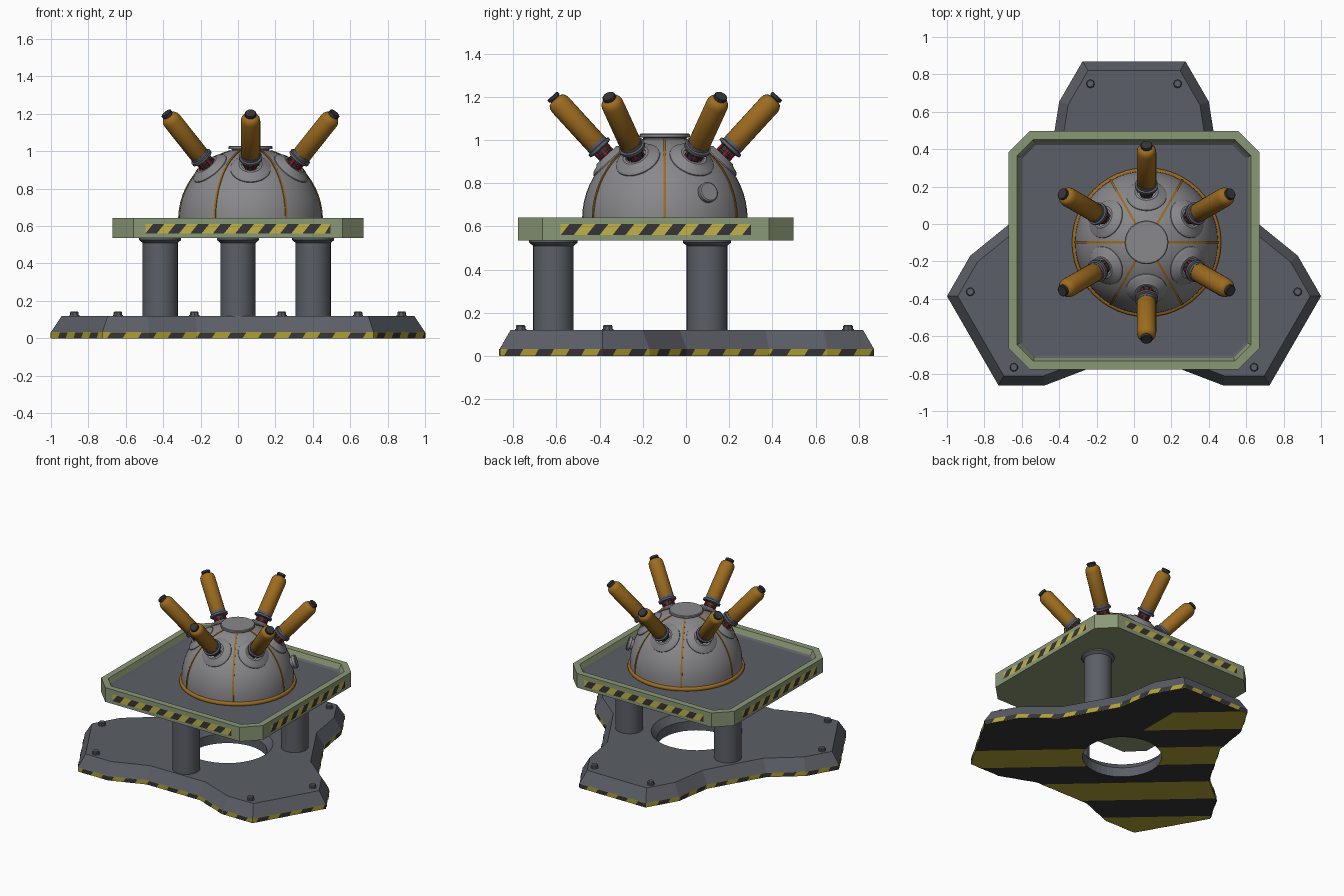
import bpy, bmesh, math
from mathutils import Vector, Matrix

if "Cube" in bpy.data.objects:
    bpy.data.objects.remove(bpy.data.objects["Cube"])

def mat(name, c):
    m = bpy.data.materials.new(name)
    m.diffuse_color = (*c, 1)
    m.use_nodes = True
    m.node_tree.nodes["Principled BSDF"].inputs["Base Color"].default_value = m.diffuse_color
    return m

GREY = mat("slate grey", (.105, .114, .133))
DOME = mat("dome grey", (.25, .25, .262))
GREEN = mat("sage green", (.255, .315, .18))
ORANGE = mat("burnt orange", (.34, .15, .014))
BLACK = mat("soft black", (.035, .036, .039))
YELLOW = mat("hazard yellow", (.54, .45, .065))
OLD_YELLOW = mat("worn yellow", (.43, .35, .035))
RED = mat("dark red", (.22, .012, .02))

def finish(name, bm, mats, smooth=False, matrix=None, fix=True):
    if fix:
        bmesh.ops.recalc_face_normals(bm, faces=bm.faces[:])
    me = bpy.data.meshes.new(name)
    bm.to_mesh(me)
    bm.free()
    for m in mats:
        me.materials.append(m)
    ob = bpy.data.objects.new(name, me)
    bpy.context.collection.objects.link(ob)
    if matrix:
        ob.matrix_world = matrix
    if smooth:
        bpy.ops.object.select_all(action='DESELECT')
        ob.select_set(True)
        bpy.context.view_layer.objects.active = ob
        bpy.ops.object.shade_smooth_by_angle(angle=math.radians(35))
    return ob

def ring(bm, pts, z):
    return [bm.verts.new((p[0], p[1], z)) for p in pts]

def bridge(bm, a, b, mi=0):
    n = len(a)
    for i in range(n):
        j = (i + 1) % n
        bm.faces.new((a[i], a[j], b[j], b[i])).material_index = mi

def circle(r, n=32):
    return [(r * math.cos(2 * math.pi * i / n), r * math.sin(2 * math.pi * i / n)) for i in range(n)]

def lathe(name, profile, mats, matrix, n=32):
    """Closed solid of revolution from (radius, height) points."""
    bm = bmesh.new()
    rings = [ring(bm, circle(r, n), z) for r, z in profile]
    for a, b in zip(rings, rings[1:]):
        bridge(bm, a, b)
    bm.faces.new(rings[0])
    bm.faces.new(rings[-1])
    return finish(name, bm, mats, True, matrix)

def inset(pts, d):
    """Inward offset of a counter-clockwise outline."""
    out, n = [], len(pts)
    for i in range(n):
        p, a, b = (Vector(pts[k % n]) for k in (i, i - 1, i + 1))
        e1, e2 = (p - a).normalized(), (b - p).normalized()
        n1, n2 = Vector((-e1.y, e1.x)), Vector((-e2.y, e2.x))
        out.append(p + (n1 + n2) * d / (1 + n1.dot(n2)))
    return out

def hazard(bm, p0, p1, z0, z1, period, slant, start=0.0, off=.003, backing=True):
    """Slanted dark bars on a wall running counter-clockwise from p0 to p1."""
    p0, p1 = Vector(p0), Vector(p1)
    L = (p1 - p0).length
    e = (p1 - p0) / L
    out = Vector((e.y, -e.x))
    def quad(s, o, mi):
        vs = []
        for u, z in zip(s, (z0, z0, z1, z1)):
            q = p0 + e * min(max(u, 0), L) + out * o
            vs.append(bm.verts.new((q.x, q.y, z)))
        bm.faces.new(vs).material_index = mi
    if backing:
        quad((0, L, L, 0), off, 0)
    s, w = -start - period, period / 2
    while s < L:
        if s + w > 0:
            quad((s, s + w, s + w + slant, s + slant), off * 1.8, 1)
        s += period
    return (start + L) % period

# --- three-lobed base plate with a funnel hole and hazard underside ---
BC = Matrix.Translation((0, -.126, 0))
half = [(.443, .51), (.40, .78), (.275, .996)]
lobe = half + [(-x, y) for x, y in reversed(half)]
outline = []
for k in range(3):
    R = Matrix.Rotation(math.radians(120 * k), 2)
    outline += [R @ Vector(p) for p in lobe]
bm = bmesh.new()
o0, o1, o2 = ring(bm, outline, 0), ring(bm, outline, .033), ring(bm, inset(outline, .05), .12)
h0, h1, h2 = ring(bm, circle(.27, 40), 0), ring(bm, circle(.27, 40), .07), ring(bm, circle(.31, 40), .12)
for a, b, mi in ((o0, o1, 1), (o1, o2, 0), (h0, h1, 0), (h1, h2, 0)):
    bridge(bm, a, b, mi)
for a, b in ((o0, h0), (o2, h2)):
    edges = [bm.edges.get((l[i - 1], l[i])) for l in (a, b) for i in range(len(l))]
    bmesh.ops.triangle_fill(bm, edges=edges, use_beauty=True)
def under():
    return [f for f in bm.faces if all(v.co.z < 1e-4 for v in f.verts)]
P, N = .47, Vector((.95, 1.05, 0)).normalized()
cuts = [(N * P * (k / 2 + .25), N) for k in range(-5, 6)] + [(Vector((.12, 0, 0)), Vector((1, 0, 0)))]
for co, no in cuts:
    fs = under()
    geom = fs + list({e for f in fs for e in f.edges}) + list({v for f in fs for v in f.verts})
    bmesh.ops.bisect_plane(bm, geom=geom, plane_co=co, plane_no=no)
for f in under():
    c = f.calc_center_median()
    d = c.dot(N)
    yellow = (d / P + .25) % 1 < .5 and not (d > .12 and c.x > .12)
    f.material_index = 1 if yellow else 2
finish("base_plate", bm, [GREY, OLD_YELLOW, BLACK], matrix=BC)

bm = bmesh.new()
ph = 0
for i, p in enumerate(outline):
    ph = hazard(bm, p, outline[(i + 1) % len(outline)], .001, .032, .165, .02, ph, .0015, False)
finish("base_edge_stripes", bm, [OLD_YELLOW, BLACK], matrix=BC, fix=False)

# --- hex bolts around the base, three support posts ---
for k in range(3):
    R = BC @ Matrix.Rotation(math.radians(120 * k), 4, 'Z')
    for s in (-1, 1):
        lathe("base_bolt", [(.028, .115), (.028, .124), (.023, .125), (.023, .138), (.018, .144)],
              [GREY], R @ Matrix.Translation((s * .233, .876, 0)), n=8)
for x, y in ((0, -.614), (.402, .097), (-.416, .097)):
    lathe("support_post", [(.094, .115), (.094, .51), (.112, .525), (.112, .54)],
          [GREY], Matrix.Translation((x, y, 0)))

# --- chamfered tray with raised rim ---
TC = Matrix.Translation((0, -.14, 0))
hx, hy, c = .671, .637, .113
tray = [(hx, -hy + c), (hx, hy - c), (hx - c, hy), (c - hx, hy),
        (-hx, hy - c), (-hx, c - hy), (c - hx, -hy), (hx - c, -hy)]
bm = bmesh.new()
loops = [ring(bm, inset(tray, d), z) for d, z in ((0, .535), (0, .642), (.045, .642), (.06, .605), (.075, .595))]
for i in range(4):
    bridge(bm, loops[i], loops[i + 1], int(i == 3))
bm.faces.new(loops[0])
bm.faces.new(loops[-1]).material_index = 1
finish("tray", bm, [GREEN, GREY], matrix=TC)

# hazard panels on the four tray sides
bm = bmesh.new()
for a, b in (((-.495, -hy), (.495, -hy)), ((hx, -.44), (hx, .44)),
             ((.495, hy), (-.495, hy)), ((-hx, .44), (-hx, -.44))):
    hazard(bm, a, b, .56, .61, .12, .04)
finish("tray_hazard_panels", bm, [YELLOW, BLACK], matrix=TC, fix=False)

# --- dome, base ring, top cap ---
CZ, RD = .635, .383
C = Vector((.067, -.098, CZ))
DC = Matrix.Translation(C)
prof = [(RD, -.045)] + [(RD * math.cos(math.radians(a)), RD * math.sin(math.radians(a))) for a in range(0, 80, 6)]
lathe("dome", prof, [DOME], DC, n=48)
tube = [(.386 + .013 * math.cos(math.radians(a)), -.03 + .015 * math.sin(math.radians(a))) for a in range(-90, 91, 30)]
lathe("dome_base_ring", [(.37, -.045)] + tube + [(.37, -.015)], [ORANGE], DC, n=48)
lathe("dome_cap", [(.10, .35), (.10, .375), (.117, .378), (.117, .39), (.112, .394)], [DOME], DC)

# --- orange seams along six meridians ---
bm = bmesh.new()
for k in range(6):
    R = Matrix.Rotation(math.radians(60 * k), 3, 'Z')
    prev = None
    for a in range(-4, 75, 6):
        ca, sa = math.cos(math.radians(a)), math.sin(math.radians(a))
        row = [bm.verts.new(R @ Vector((r * ca, w, r * sa)))
               for r, w in ((.376, -.006), (.387, -.006), (.387, .006), (.376, .006))]
        if prev:
            bridge(bm, prev, row)
        else:
            bm.faces.new(row)
        prev = row
    bm.faces.new(prev)
finish("dome_seams", bm, [ORANGE], matrix=DC)

def radial(az, el):
    az, el = math.radians(az), math.radians(el)
    d = Vector((math.cos(az) * math.cos(el), math.sin(az) * math.cos(el), math.sin(el)))
    return DC @ d.to_track_quat('Z', 'Y').to_matrix().to_4x4()

# --- six emitter rods: boss, neck with red marks, collar, orange barrel, dark tip ---
for k in range(6):
    M = radial(30 + 60 * k, 47.5)
    lathe("rod_boss", [(.108, .355), (.108, .372), (.098, .383), (.07, .392), (.062, .40), (.05, .40), (.05, .39)],
          [DOME], M)
    lathe("rod_neck", [(.037, .38), (.037, .405), (.041, .407), (.041, .416), (.037, .418), (.037, .445)],
          [BLACK], M, n=20)
    bm = bmesh.new()
    for j in range(6):
        T = Matrix.Rotation(math.radians(60 * j), 4, 'Z') @ Matrix.Translation((.038, 0, .42)) \
            @ Matrix.Diagonal((.012, .016, .045, 1))
        bmesh.ops.create_cube(bm, size=1, matrix=T)
    finish("rod_red_marks", bm, [RED], matrix=M)
    lathe("rod_collar", [(.045, .437), (.062, .442), (.062, .456), (.052, .459), (.052, .475)],
          [GREY], M, n=24)
    lathe("rod_barrel", [(.046, .468), (.052, .478), (.052, .715), (.049, .732), (.040, .746), (.028, .751)],
          [ORANGE], M, n=24)
    lathe("rod_tip", [(.025, .742), (.025, .754), (.031, .756), (.031, .769), (.028, .772)], [BLACK], M, n=20)

# --- side knob on the dome ---
lathe("side_knob", [(.036, .36), (.036, .395), (.048, .397), (.048, .415), (.042, .42)],
      [DOME], radial(31, 17.5), n=24)
